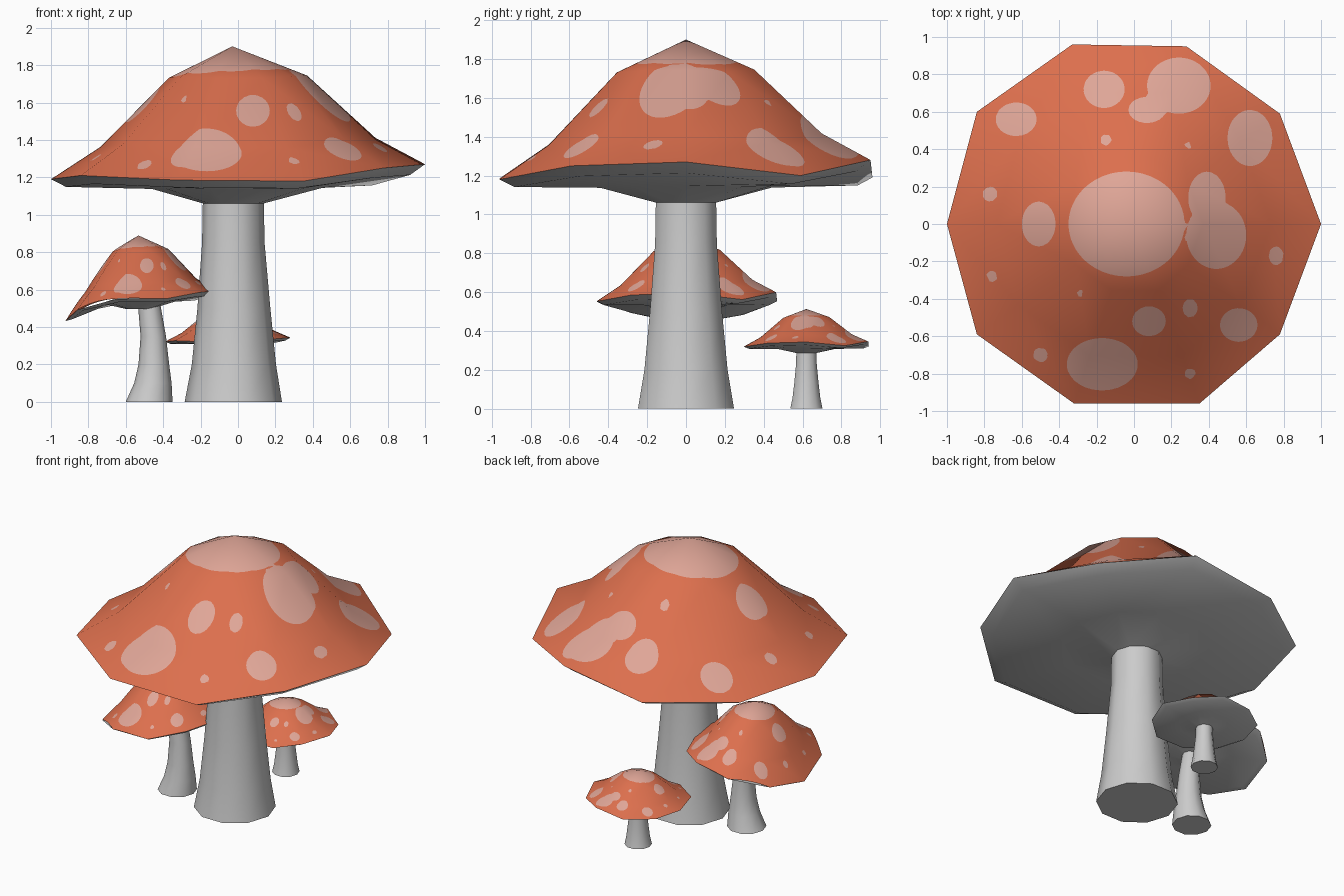
import bpy, bmesh, math
from mathutils import Vector
from mathutils.bvhtree import BVHTree
from mathutils.geometry import barycentric_transform

old = bpy.data.objects.get("Cube")
if old:
    bpy.data.objects.remove(old)

SIDES = 10


def make_material(name, rgb):
    mat = bpy.data.materials.new(name)
    mat.use_nodes = True
    color = (*rgb, 1)
    mat.diffuse_color = color
    mat.node_tree.nodes["Principled BSDF"].inputs["Base Color"].default_value = color
    return mat


RED = make_material("cap orange red", (.72, .16, .075))
PINK = make_material("spot pale pink", (.74, .38, .31))
GREY = make_material("stem grey", (.6, .6, .6))

# Wavy rim of the cap, anticlockwise from +x
RIM = [Vector(p) for p in (
    (1, 0, 1.27), (.78, .59, 1.2), (.28, .95, 1.28), (-.33, .96, 1.19), (-.84, .6, 1.19),
    (-1, 0, 1.19), (-.84, -.59, 1.21), (-.32, -.96, 1.185), (.35, -.96, 1.18), (.78, -.59, 1.25))]

# Spots in hundredths: centre x, centre y, radius x, radius y
SPOTS = [
    (-4, 0, 31, 28), (44, -6, 16, 18), (39, 14, 10, 14), (-51, 0, 9, 12), (-77, 16, 4, 4),
    (-76, -28, 3, 3), (-63, 56, 11, 9), (-16, 72, 11, 10), (24, 74, 17, 15), (7, 61, 10, 7),
    (-15, 45, 3, 3), (29, 42, 2, 2), (62, 46, 12, 15), (76, -17, 4, 5), (56, -54, 10, 9),
    (30, -45, 4, 5), (8, -52, 9, 8), (-17, -75, 19, 14), (-50, -70, 4, 4), (-29, -37, 2, 2),
    (30, -80, 3, 3)]


def circle(cx, z, r):
    step = math.tau / SIDES
    return [Vector((cx + r * math.cos(i * step), r * math.sin(i * step), z)) for i in range(SIDES)]


def rim_ring(scale, z, follow):
    """A ring shaped like the rim, following part of its wave."""
    return [Vector((p.x * scale, p.y * scale, z + follow * (p.z - 1.21))) for p in RIM]


def loft(rings, apex=None, base=False):
    bm = bmesh.new()
    loops = [[bm.verts.new(p) for p in ring] for ring in rings]
    for low, high in zip(loops, loops[1:]):
        for i in range(SIDES):
            j = (i + 1) % SIDES
            bm.faces.new((low[i], low[j], high[j], high[i]))
    if apex:
        tip = bm.verts.new(apex)
        for i in range(SIDES):
            bm.faces.new((loops[-1][i], loops[-1][(i + 1) % SIDES], tip))
    if base:
        bm.faces.new(loops[0][::-1])
    bm.normal_update()
    return bm


def add_object(name, bm, materials):
    mesh = bpy.data.meshes.new(name)
    bm.to_mesh(mesh)
    bm.free()
    obj = bpy.data.objects.new(name, mesh)
    bpy.context.collection.objects.link(obj)
    for mat in materials:
        mesh.materials.append(mat)
    return obj


def smooth(obj, angle):
    bpy.ops.object.select_all(action='DESELECT')
    obj.select_set(True)
    bpy.context.view_layer.objects.active = obj
    bpy.ops.object.shade_smooth_by_angle(angle=math.radians(angle))


def move(bm, place):
    for v in bm.verts:
        v.co = place(v.co)
    bm.normal_update()


def spot_distance(p):
    """Negative inside a spot, positive outside."""
    best = min((math.hypot((p.x * 100 - x) / a, (p.y * 100 - y) / b) - 1) * min(a, b)
               for x, y, a, b in SPOTS)
    return best if abs(best) > .01 else .01


def cut_spots(bm):
    value = {v: spot_distance(v.co) for v in bm.verts}
    border = set()
    for e in list(bm.edges):
        a, b = e.verts
        if value[a] * value[b] < 0:
            border.add(bmesh.utils.edge_split(e, a, value[a] / (value[a] - value[b]))[1])
    for f in list(bm.faces):
        pair = [v for v in f.verts if v in border]
        if len(pair) == 2:
            bmesh.utils.face_split(f, pair[0], pair[1])
    for f in bm.faces:
        f.smooth = True
        f.material_index = int(sum(value.get(v, 0) for v in f.verts) < 0)


def build_cap(name, place):
    # Low-poly dome
    coarse = loft([RIM, rim_ring(.735, 1.375, .6), rim_ring(.37, 1.735, .15)], Vector((-.03, 0, 1.9)))
    bmesh.ops.triangulate(coarse, faces=coarse.faces[:])
    coarse.faces.ensure_lookup_table()
    tree = BVHTree.FromBMesh(coarse)
    corners = [[v.co.copy() for v in f.verts] for f in coarse.faces]

    # Fine copy with the spots cut into it
    fine = coarse.copy()
    bmesh.ops.subdivide_edges(fine, edges=fine.edges[:], cuts=14, use_grid_fill=True)
    bmesh.ops.triangulate(fine, faces=fine.faces[:])
    cut_spots(fine)

    # Soft shading taken from the low-poly dome
    move(coarse, place)
    shades = [[v.normal.copy() for v in f.verts] for f in coarse.faces]
    coarse.free()
    normals = []
    for v in fine.verts:
        index = tree.find_nearest(v.co)[2]
        normals.append(barycentric_transform(v.co, *corners[index], *shades[index]).normalized())
    move(fine, place)
    obj = add_object(name, fine, [RED, PINK])
    obj.data.normals_split_custom_set_from_vertices(normals)


def build_gills(name, place):
    bm = loft([circle(-.025, 1.06, .16), rim_ring(.46, 1.14, .1), rim_ring(.92, 1.165, .8), RIM])
    move(bm, place)
    smooth(add_object(name, bm, [GREY]), 40)


def build_stem(name, profile, place):
    bm = loft([circle(*ring) for ring in profile], base=True)
    move(bm, place)
    smooth(add_object(name, bm, [GREY]), 40)


def place_large(p):
    return p.copy()


def place_small(p):
    return Vector((p.x * .335 - .055, p.y * .335 + .62, p.z * .27))


def place_medium(p):
    # The left side of this cap droops
    u = p.x * .485
    return Vector((u * .83 - .52, p.y * .483 + .005, p.z * .468 + 1.1 * min(u, 0) ** 3))


def place_medium_stem(p):
    return Vector((p.x, p.y + .005, p.z))


STEM = [(-.025, 0, .26), (-.022, .2, .225), (-.022, .5, .195), (-.025, .85, .167), (-.025, 1.08, .163)]
BENT_STEM = [(-.475, 0, .125), (-.455, .1, .1), (-.45, .2, .082), (-.453, .35, .068), (-.475, .52, .06)]

for size, place, profile, stem_place in (
        ("large", place_large, STEM, place_large),
        ("medium", place_medium, BENT_STEM, place_medium_stem),
        ("small", place_small, STEM, place_small)):
    build_cap(size + "_cap", place)
    build_gills(size + "_gills", place)
    build_stem(size + "_stem", profile, stem_place)
